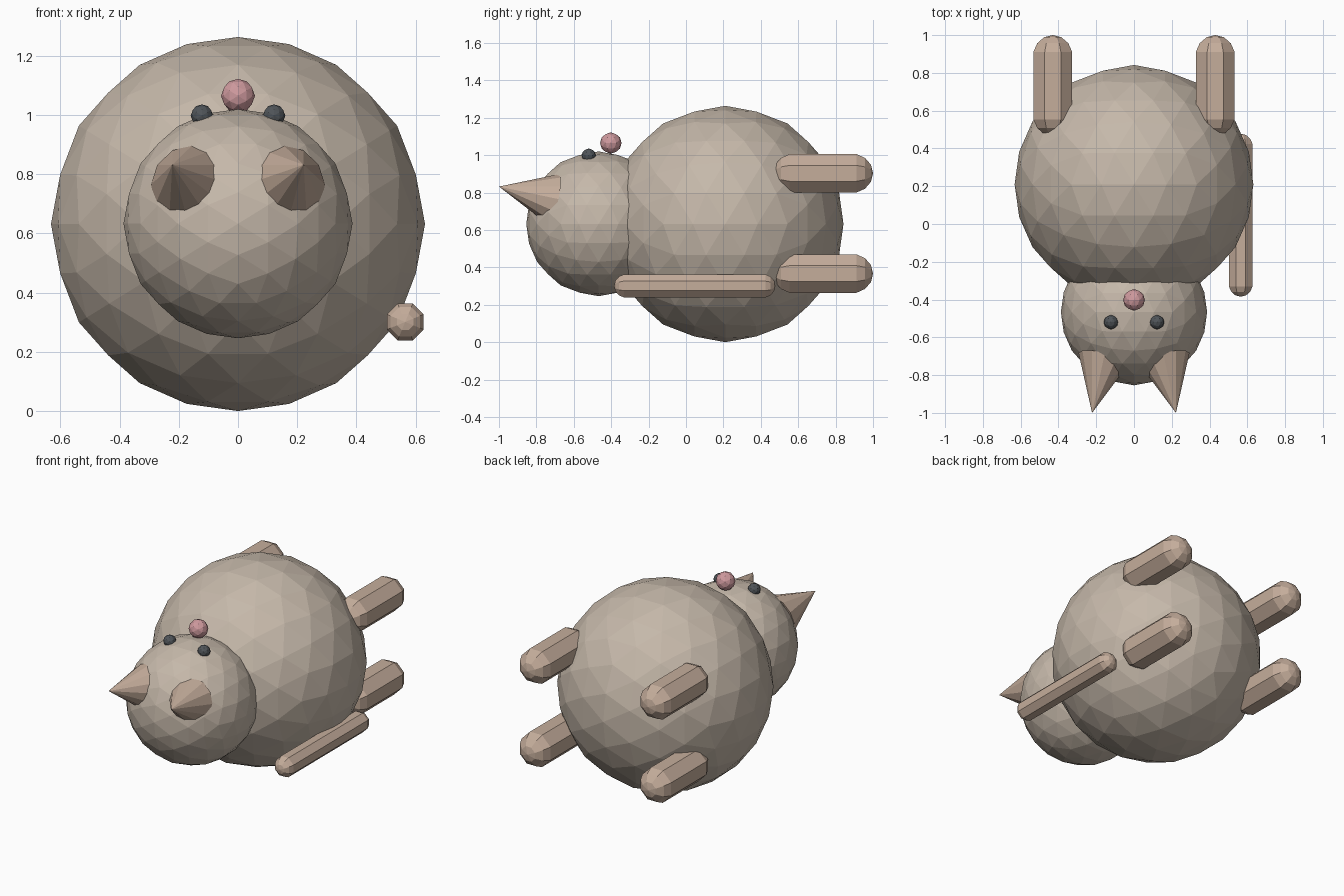
import bpy, bmesh, math
from mathutils import Vector, Matrix

if "Cube" in bpy.data.objects:
    bpy.data.objects.remove(bpy.data.objects["Cube"])


def material(name, rgb):
    m = bpy.data.materials.new(name)
    m.diffuse_color = (*rgb, 1)
    m.use_nodes = True
    m.node_tree.nodes["Principled BSDF"].inputs["Base Color"].default_value = m.diffuse_color
    return m


FUR = material("fur", (0.56, 0.48, 0.40))
LIMB = material("limb_fur", (0.56, 0.42, 0.33))
PINK = material("pink", (0.62, 0.32, 0.34))
DARK = material("dark", (0.08, 0.09, 0.10))


def finish(bm, name, mat):
    bmesh.ops.recalc_face_normals(bm, faces=bm.faces)
    me = bpy.data.meshes.new(name)
    bm.to_mesh(me)
    bm.free()
    me.materials.append(mat)
    ob = bpy.data.objects.new(name, me)
    bpy.context.collection.objects.link(ob)
    return ob


def ball(name, centre, r, levels, mat):
    """Icosahedron with two-fold axes on x, y, z, split and rounded each level."""
    bm = bmesh.new()
    phi = (1 + math.sqrt(5)) / 2
    for a in (-1, 1):
        for b in (-phi, phi):
            for p in ((a, 0, b), (b, a, 0), (0, b, a)):
                bm.verts.new(p)
    bmesh.ops.convex_hull(bm, input=bm.verts[:])
    for _ in range(levels):
        bmesh.ops.subdivide_edges(bm, edges=bm.edges[:], cuts=1, use_grid_fill=True)
        for v in bm.verts:
            v.co.normalize()
    bmesh.ops.triangulate(bm, faces=bm.faces[:])
    for v in bm.verts:
        v.co = v.co.normalized() * r + Vector(centre)
    return finish(bm, name, mat)


def capsule(name, x, z, y0, y1, r, mat):
    """Eight-sided capsule lying along y, from y0 to y1."""
    bm = bmesh.new()
    bmesh.ops.create_uvsphere(bm, u_segments=8, v_segments=7, radius=r)
    bmesh.ops.rotate(bm, verts=bm.verts, matrix=Matrix.Rotation(math.pi / 8, 3, 'Z'))
    half = (y1 - y0) / 2 - r
    for v in bm.verts:
        v.co.z += math.copysign(half, v.co.z)
    bmesh.ops.rotate(bm, verts=bm.verts, matrix=Matrix.Rotation(math.pi / 2, 3, 'X'))
    bmesh.ops.translate(bm, verts=bm.verts, vec=(x, (y0 + y1) / 2, z))
    return finish(bm, name, mat)


def cone(name, base, tip, r, mat):
    base, tip = Vector(base), Vector(tip)
    axis = tip - base
    bm = bmesh.new()
    bmesh.ops.create_cone(bm, cap_ends=True, segments=12, radius1=r, radius2=0,
                          depth=axis.length)
    bmesh.ops.remove_doubles(bm, verts=bm.verts[:], dist=1e-5)
    rot = axis.to_track_quat('Z', 'Y').to_matrix().to_4x4()
    bm.transform(Matrix.Translation((base + tip) / 2) @ rot)
    return finish(bm, name, mat)


# Body and head
ball("body", (0, 0.21, 0.632), 0.632, 2, FUR)
ball("head", (0, -0.467, 0.633), 0.387, 2, FUR)

# Nose
ball("nose", (0, -0.402, 1.065), 0.0575, 1, PINK)

# Ears, eyes and legs, mirrored across x
for side, s in (("left", -1), ("right", 1)):
    cone(f"{side}_ear", (0.16 * s, -0.71, 0.765), (0.222 * s, -1.0, 0.832), 0.137, LIMB)
    ball(f"{side}_eye", (0.122 * s, -0.52, 0.998), 0.038, 1, DARK)
    for level, dz in (("lower", -0.268), ("upper", 0.268)):
        capsule(f"{side}_{level}_leg", 0.43 * s, 0.635 + dz, 0.465, 1.0, 0.114, LIMB)

# Tail
capsule("tail", 0.565, 0.301, -0.385, 0.478, 0.069, LIMB)
